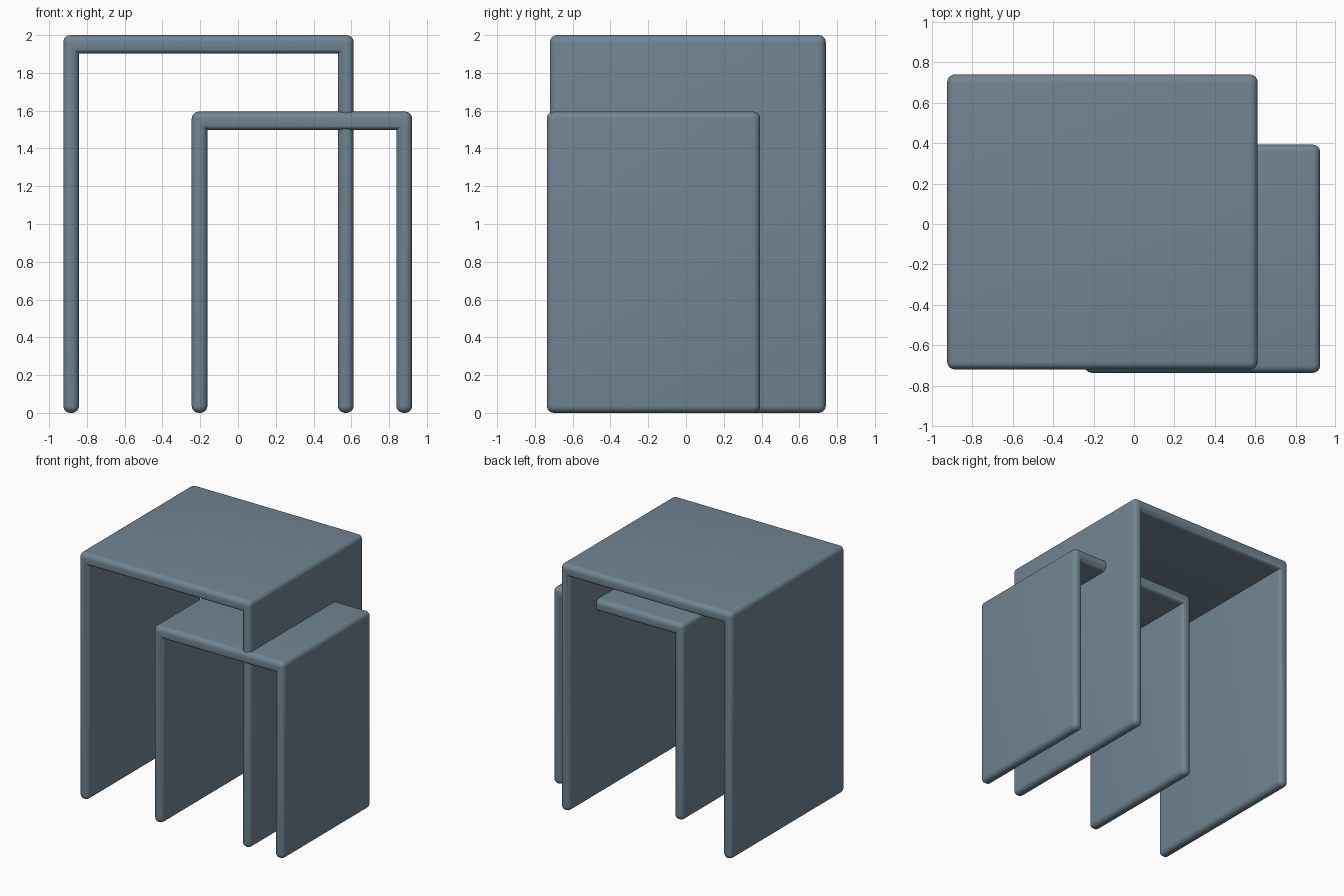
import bpy
import bmesh
from mathutils import Vector

cube = bpy.data.objects.get("Cube")
if cube:
    bpy.data.objects.remove(cube, do_unlink=True)

# Single slate blue finish
slate = bpy.data.materials.new("slate_blue")
slate.use_nodes = True
color = (0.165, 0.235, 0.290, 1)
slate.diffuse_color = color
slate.node_tree.nodes["Principled BSDF"].inputs["Base Color"].default_value = color


def waterfall_table(name, x0, x1, y0, y1, height, leg, top, radius):
    """Upside-down U profile, extruded in depth, with rounded outer edges."""
    profile = [(x0, 0), (x0, height), (x1, height), (x1, 0),
               (x1 - leg, 0), (x1 - leg, height - top),
               (x0 + leg, height - top), (x0 + leg, 0)]
    bm = bmesh.new()
    face = bm.faces.new([bm.verts.new((x, y0, z)) for x, z in profile])
    result = bmesh.ops.extrude_face_region(bm, geom=[face], use_keep_orig=True)
    moved = [g for g in result["geom"] if isinstance(g, bmesh.types.BMVert)]
    bmesh.ops.translate(bm, verts=moved, vec=Vector((0, y1 - y0, 0)))
    bmesh.ops.recalc_face_normals(bm, faces=bm.faces[:])

    # The inside corners under the top stay crisp
    convex = [e for e in bm.edges if e.calc_face_angle_signed() > 0.1]
    bmesh.ops.bevel(bm, geom=convex, offset=radius, offset_type='OFFSET',
                    segments=6, profile=0.5, affect='EDGES', clamp_overlap=True)
    bmesh.ops.recalc_face_normals(bm, faces=bm.faces[:])

    mesh = bpy.data.meshes.new(name)
    bm.to_mesh(mesh)
    bm.free()
    mesh.materials.append(slate)
    table = bpy.data.objects.new(name, mesh)
    bpy.context.collection.objects.link(table)
    bpy.ops.object.select_all(action='DESELECT')
    table.select_set(True)
    bpy.context.view_layer.objects.active = table
    bpy.ops.object.shade_smooth_by_angle(angle=0.6)


# Tall table, with the small table pulled out beneath it
waterfall_table("large_nesting_table", -0.925, 0.612, -0.72, 0.74,
                2.0, 0.083, 0.098, 0.038)
waterfall_table("small_nesting_table", -0.245, 0.922, -0.737, 0.393,
                1.595, 0.083, 0.098, 0.038)
